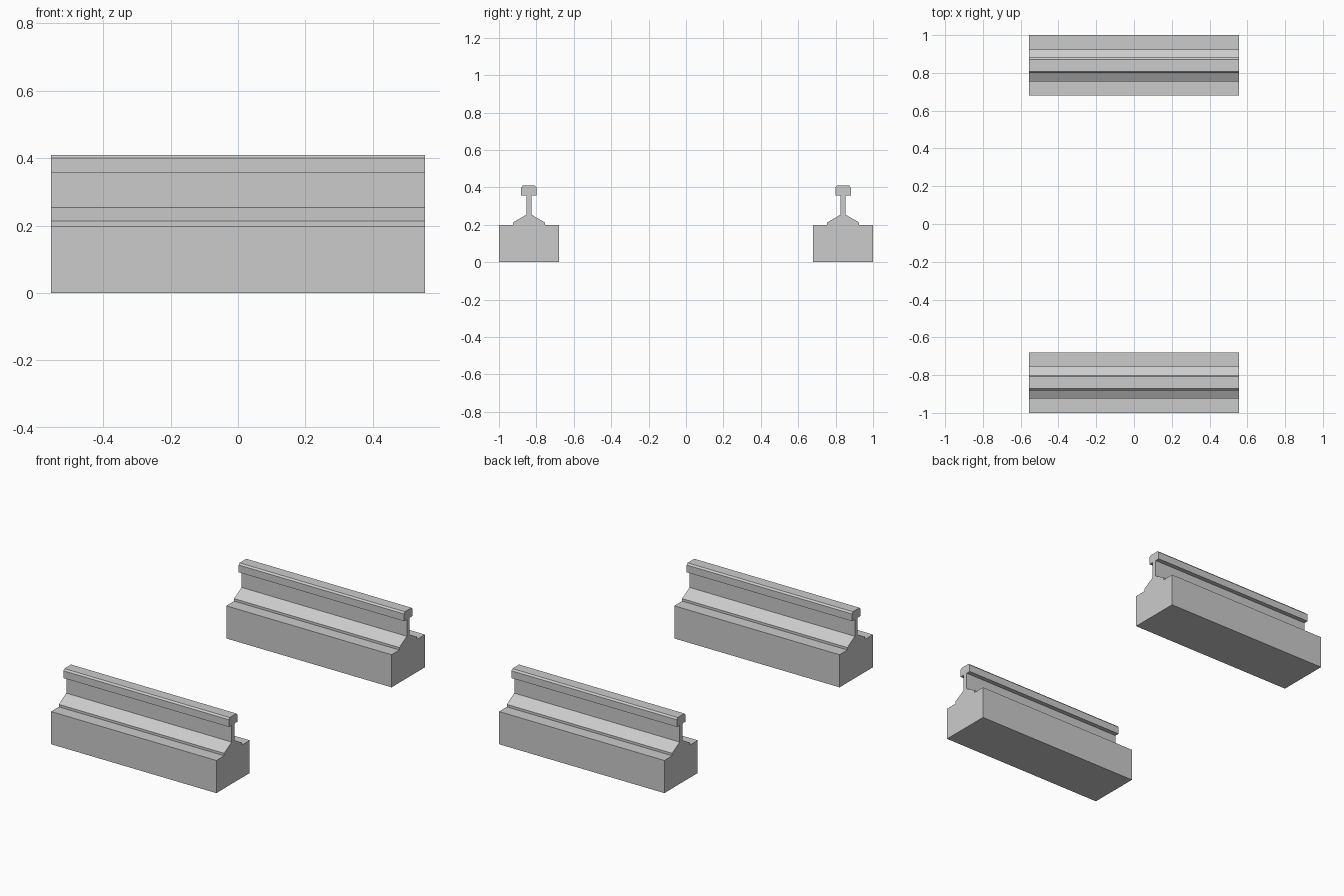
import bpy
import bmesh

cube = bpy.data.objects.get("Cube")
if cube:
    bpy.data.objects.remove(cube, do_unlink=True)

HALF_LENGTH = 0.555
RAIL_Y = 0.84

grey = bpy.data.materials.new("light grey")
grey.use_nodes = True
grey.diffuse_color = (0.6, 0.6, 0.6, 1)
grey.node_tree.nodes["Principled BSDF"].inputs["Base Color"].default_value = (0.6, 0.6, 0.6, 1)


def extrude_profile(name, half_profile, y):
    """Mirror a half cross-section about its centre and sweep it along x."""
    outline = half_profile + [(-w, z) for w, z in reversed(half_profile)]
    bm = bmesh.new()
    face = bm.faces.new([bm.verts.new((-HALF_LENGTH, w, z)) for w, z in outline])
    swept = bmesh.ops.extrude_face_region(bm, geom=[face], use_keep_orig=True)
    end_verts = [g for g in swept["geom"] if isinstance(g, bmesh.types.BMVert)]
    bmesh.ops.translate(bm, verts=end_verts, vec=(2 * HALF_LENGTH, 0, 0))
    bmesh.ops.recalc_face_normals(bm, faces=bm.faces)
    mesh = bpy.data.meshes.new(name)
    bm.to_mesh(mesh)
    bm.free()
    mesh.materials.append(grey)
    obj = bpy.data.objects.new(name, mesh)
    obj.location.y = y
    bpy.context.collection.objects.link(obj)


# Half cross-sections as (half width, height), bottom to top
block = [(0.16, 0), (0.16, 0.198)]
rail = [
    (0.085, 0.198), (0.085, 0.213),   # foot
    (0.014, 0.254), (0.014, 0.356),   # web
    (0.041, 0.356), (0.041, 0.4),     # head
    (0.032, 0.41),                    # chamfered top
]

for side, sign in (("front", -1), ("back", 1)):
    extrude_profile(side + "_base_block", block, sign * RAIL_Y)
    extrude_profile(side + "_rail", rail, sign * RAIL_Y)
